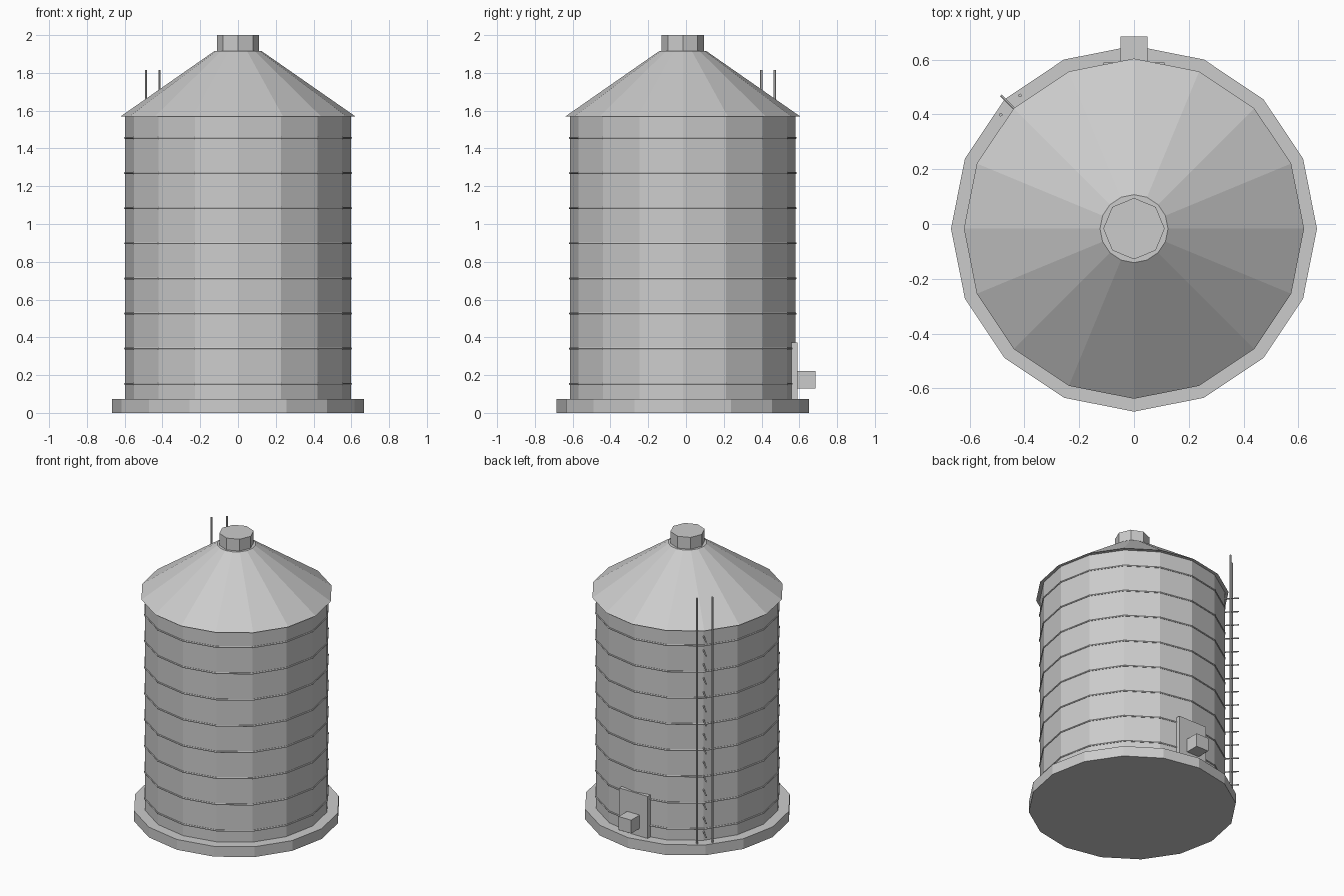
import bpy
from math import pi, sin, cos
from mathutils import Vector

if "Cube" in bpy.data.objects:
    bpy.data.objects.remove(bpy.data.objects["Cube"])

CY = -0.017          # silo axis sits slightly forward of the origin


def cone(name, r1, r2, z0, z1, sides, turn=0.0):
    """Upright prism or frustum on the silo axis, one corner on the x axis."""
    bpy.ops.mesh.primitive_cone_add(vertices=sides, radius1=r1, radius2=r2, depth=z1 - z0,
                                    location=(0, CY, (z0 + z1) / 2), rotation=(0, 0, turn))
    bpy.context.object.name = name
    return bpy.context.object


def rod(name, a, b, r, sides=6):
    """Thin straight bar between two points."""
    a, b = Vector(a), Vector(b)
    d = b - a
    bpy.ops.mesh.primitive_cylinder_add(vertices=sides, radius=r, depth=d.length, location=(a + b) / 2,
                                        rotation=d.to_track_quat('Z', 'Y').to_euler())
    bpy.context.object.name = name


def box(name, lo, hi):
    lo, hi = Vector(lo), Vector(hi)
    bpy.ops.mesh.primitive_cube_add(size=1, location=(lo + hi) / 2)
    ob = bpy.context.object
    ob.name = name
    ob.scale = hi - lo


# Main body
cone("base_slab", 0.668, 0.668, 0, 0.073, 16)
cone("wall", 0.597, 0.597, 0.07, 1.572, 16)
cone("roof", 0.621, 0.124, 1.57, 1.916, 16)
cone("roof_cap", 0.112, 0.112, 1.91, 2.0, 8)

# Reinforcing hoops
for i in range(8):
    bpy.ops.mesh.primitive_torus_add(major_segments=16, minor_segments=6, major_radius=0.597,
                                     minor_radius=0.006, location=(0, CY, 0.154 + i * 0.186))
    bpy.context.object.name = f"hoop_{i + 1}"

# Ladder at the back left: two rails and radial rungs
out = Vector((cos(0.75 * pi), sin(0.75 * pi), 0))
side = Vector((out.y, -out.x, 0))
mid = Vector((0, CY, 0)) + out * 0.638
for label, s in (("left", -1), ("right", 1)):
    p = mid + side * s * 0.05
    rod(f"ladder_rail_{label}", p + Vector((0, 0, 0.06)), p + Vector((0, 0, 1.815)), 0.0065)
for i in range(15):
    p = mid + Vector((0, 0, 0.135 + i * 0.099))
    rod(f"ladder_rung_{i + 1}", p - out * 0.05, p + out * 0.05, 0.005)

# Access door and outlet at the back
box("door_panel", (-0.112, 0.555, 0.073), (0.112, 0.589, 0.372))
box("outlet_box", (-0.049, 0.58, 0.128), (0.049, 0.685, 0.223))
